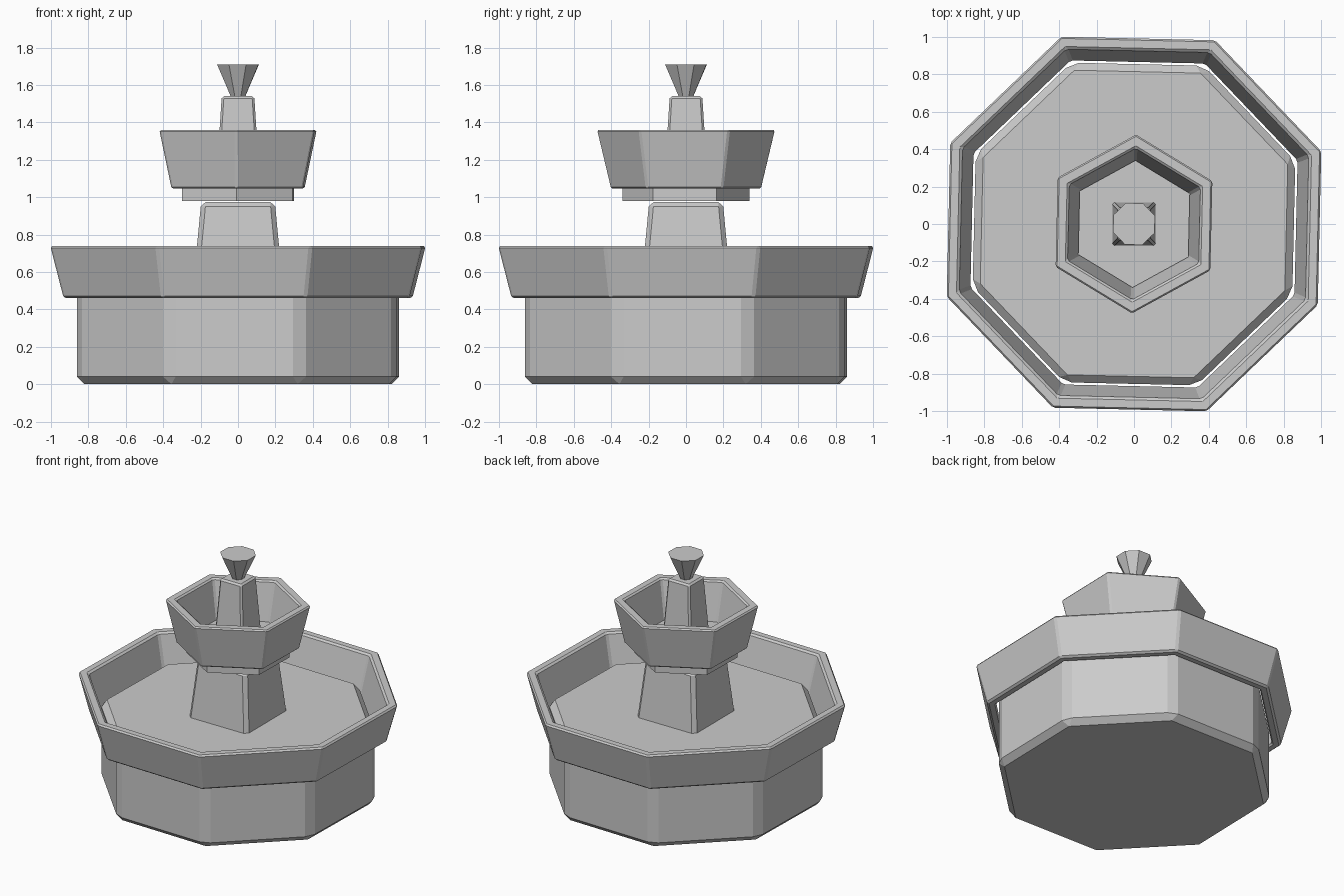
import bpy, bmesh
from math import cos, sin, radians

if "Cube" in bpy.data.objects:
    bpy.data.objects.remove(bpy.data.objects["Cube"])

TWIST = -1.3  # slight turn shared by the stone tiers, in degrees


def finish(name, bm, bevel):
    bmesh.ops.recalc_face_normals(bm, faces=bm.faces)
    mesh = bpy.data.meshes.new(name)
    bm.to_mesh(mesh)
    bm.free()
    ob = bpy.data.objects.new(name, mesh)
    bpy.context.collection.objects.link(ob)
    if bevel:
        mod = ob.modifiers.new("Bevel", 'BEVEL')
        mod.width = bevel
        mod.segments = 1
        mod.limit_method = 'ANGLE'
        mod.angle_limit = radians(25)
    return ob


def lathe(name, sides, start, profile, bevel=0.0, closed=False):
    """Sweep (corner radius, z) points round z with a few flat sides.
    A closed profile makes a hollow ring, an open one is capped."""
    bm = bmesh.new()
    angles = [radians(start + 360 * i / sides) for i in range(sides)]
    rings = [[bm.verts.new((r * cos(a), r * sin(a), z)) for a in angles]
             for r, z in profile]
    pairs = list(zip(rings, rings[1:]))
    if closed:
        pairs.append((rings[-1], rings[0]))
    else:
        bm.faces.new(rings[0])
        bm.faces.new(rings[-1])
    for lo, hi in pairs:
        for i in range(sides):
            j = (i + 1) % sides
            bm.faces.new((lo[i], lo[j], hi[j], hi[i]))
    return finish(name, bm, bevel)


D = 2 ** 0.5  # half width to corner radius of a square

# Lower tier: octagonal drum, flared rim and square pillar
lathe("base_drum", 8, 22.5 + TWIST, [(0.925, 0), (0.925, 0.56)], 0.04)
lathe("basin_rim", 8, 22.5 + TWIST,
      [(1.0, 0.46), (1.077, 0.74), (1.005, 0.74), (0.935, 0.46)], 0.012, True)
lathe("lower_pillar", 4, 45, [(0.24 * D, 0.52), (0.197 * D, 0.975)], 0.025)

# Upper tier: hexagonal plate, flared rim and square pillar
lathe("bowl_plate", 6, 30 + TWIST, [(0.34, 0.98), (0.34, 1.09)])
lathe("bowl_rim", 6, 30 + TWIST,
      [(0.405, 1.045), (0.48, 1.36), (0.407, 1.36), (0.335, 1.045)], 0.01, True)
lathe("upper_pillar", 4, 45, [(0.117 * D, 1.07), (0.087 * D, 1.54)], 0.012)

# Flared spout on top
lathe("spout", 8, 22.5 + TWIST, [(0.04, 1.535), (0.12, 1.71)])
